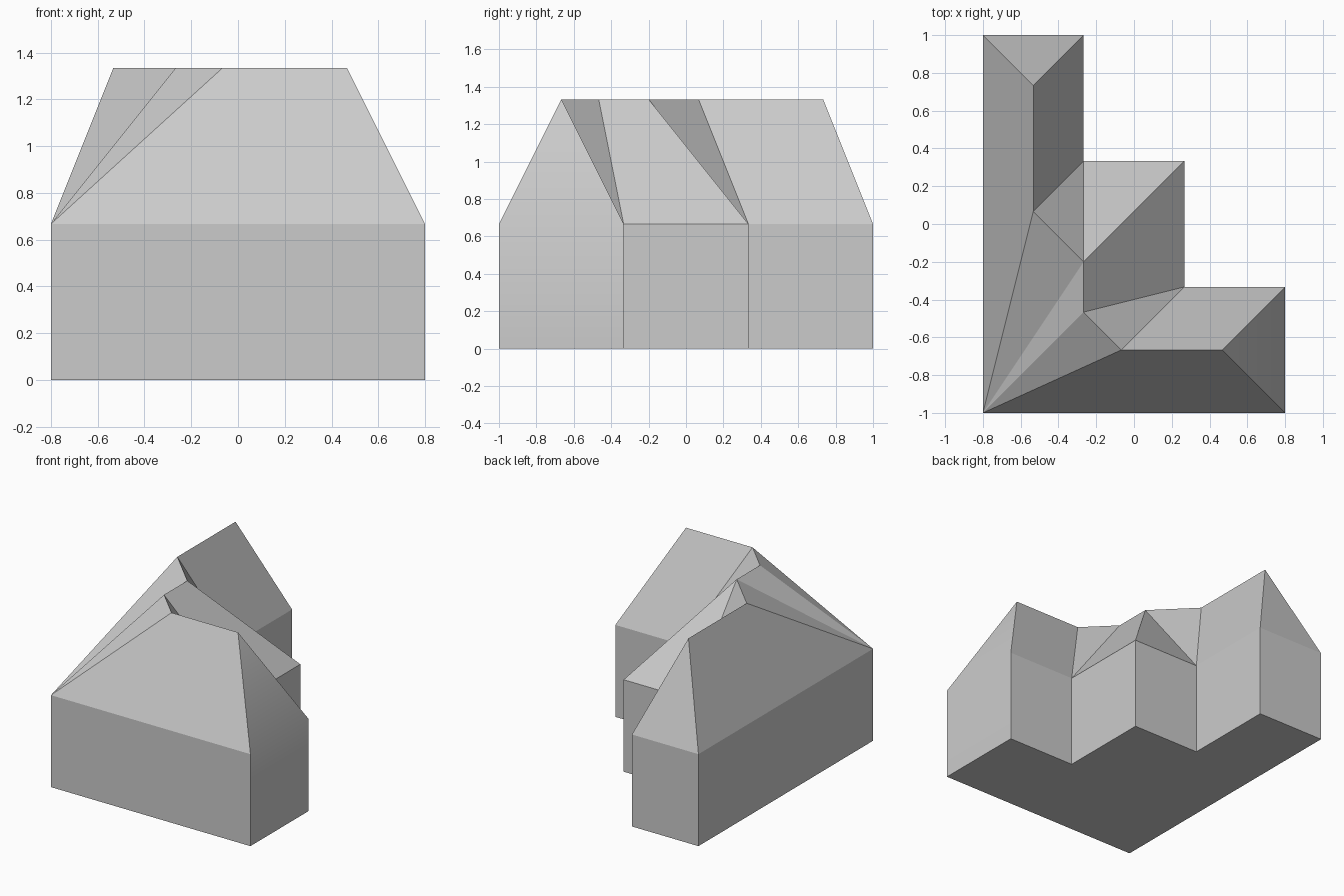
import bpy, bmesh

default_cube = bpy.data.objects.get("Cube")
if default_cube:
    bpy.data.objects.remove(default_cube, do_unlink=True)

UNIT = 2 / 15          # plan module
EAVES, RIDGE = 2 / 3, 4 / 3

grey = bpy.data.materials.new("plain_grey")
grey.use_nodes = True
colour = (0.6, 0.6, 0.6, 1)
grey.diffuse_color = colour
grey.node_tree.nodes["Principled BSDF"].inputs["Base Color"].default_value = colour

# Stepped footprint, counter-clockwise from the front right-hand corner
footprint = {
    "corner": (-6, -7.5), "front_end": (6, -7.5), "front_back": (6, -2.5),
    "inner_low": (2, -2.5), "step": (2, 2.5), "inner_high": (-2, 2.5),
    "wing_east": (-2, 7.5), "wing_west": (-6, 7.5),
}
# Level ridge line zigzagging from the rear wing to the front wing
ridge = {
    "r1": (-4, 5.5), "r2": (-4, 0.5), "r3": (-2, -1.5),
    "r4": (-2, -3.5), "r5": (-0.5, -5), "r6": (3.5, -5),
}

bm = bmesh.new()


def add_points(points, z):
    return {k: bm.verts.new((x * UNIT, y * UNIT, z)) for k, (x, y) in points.items()}


base = add_points(footprint, 0)
top = add_points(footprint, EAVES)
top.update(add_points(ridge, RIDGE))

# Floor and walls
names = list(footprint)
bm.faces.new([base[n] for n in reversed(names)])
for a, b in zip(names, names[1:] + names[:1]):
    bm.faces.new((base[a], base[b], top[b], top[a]))

# Roof slopes, hips and valleys
for slope in (
    "corner front_end r6 r5", "front_end front_back r6",
    "front_back inner_low r5 r6", "inner_low r4 r5",
    "inner_low step r3 r4", "step inner_high r3",
    "inner_high r2 r3", "inner_high wing_east r1 r2",
    "wing_east wing_west r1", "wing_west corner r2 r1",
    "corner r3 r2", "corner r4 r3", "corner r5 r4",
):
    bm.faces.new([top[n] for n in slope.split()])

bmesh.ops.recalc_face_normals(bm, faces=bm.faces)

# Crisp edges everywhere, except the softened eaves of the front wing's end
for face in bm.faces:
    face.smooth = True
soft = {top["front_end"], top["front_back"]}
for edge in bm.edges:
    edge.smooth = set(edge.verts) == soft

mesh = bpy.data.meshes.new("stepped_house")
bm.to_mesh(mesh)
bm.free()
mesh.materials.append(grey)
house = bpy.data.objects.new("stepped_house", mesh)
bpy.context.collection.objects.link(house)
